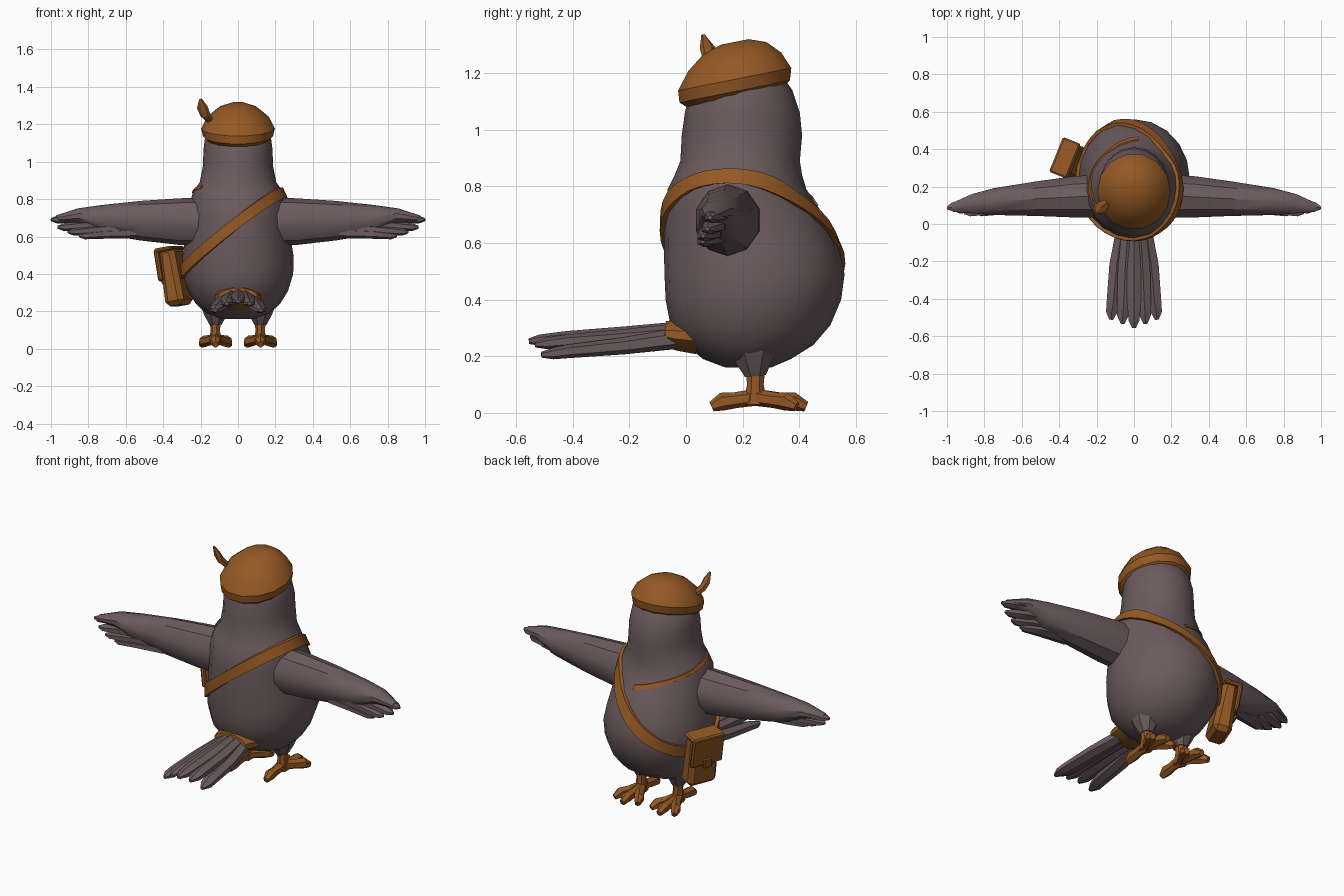
import bpy, bmesh, math
from mathutils import Vector, Matrix

if "Cube" in bpy.data.objects:
    bpy.data.objects.remove(bpy.data.objects["Cube"])


def material(name, rgb):
    m = bpy.data.materials.new(name)
    m.use_nodes = True
    m.diffuse_color = (*rgb, 1)
    m.node_tree.nodes["Principled BSDF"].inputs["Base Color"].default_value = (*rgb, 1)
    return m


PLUMAGE = material("mauve grey plumage", (0.15, 0.105, 0.112))
LEATHER = material("brown leather", (0.30, 0.10, 0.018))


def finish(name, bm, mat, angle=35):
    bmesh.ops.recalc_face_normals(bm, faces=bm.faces)
    mesh = bpy.data.meshes.new(name)
    bm.to_mesh(mesh)
    bm.free()
    mesh.materials.append(mat)
    ob = bpy.data.objects.new(name, mesh)
    bpy.context.collection.objects.link(ob)
    bpy.ops.object.select_all(action='DESELECT')
    ob.select_set(True)
    bpy.context.view_layer.objects.active = ob
    bpy.ops.object.shade_smooth_by_angle(angle=math.radians(angle))
    return ob


def loft(name, rings, mat, closed=False, angle=35):
    """Skin a list of equal-length point rings."""
    bm = bmesh.new()
    vs = [[bm.verts.new(p) for p in r] for r in rings]
    n = len(vs[0])
    pairs = list(zip(vs, vs[1:])) + ([(vs[-1], vs[0])] if closed else [])
    for a, b in pairs:
        for i in range(n):
            j = (i + 1) % n
            bm.faces.new((a[i], a[j], b[j], b[i]))
    if not closed:
        bm.faces.new(vs[0])
        bm.faces.new(vs[-1])
    return finish(name, bm, mat, angle)


def tube(name, path, mat, sides=8, angle=35):
    """Path items: x, y, z, half width, half height."""
    pts = [Vector(p[:3]) for p in path]
    rings = []
    for i, p in enumerate(path):
        t = (pts[min(i + 1, len(pts) - 1)] - pts[max(i - 1, 0)]).normalized()
        side = t.cross(Vector((0, 0, 1)))
        side = side.normalized() if side.length > 0.2 else Vector((1, 0, 0))
        up = side.cross(t)
        rings.append([pts[i] + side * p[3] * math.cos(a) + up * p[4] * math.sin(a)
                      for a in (math.tau * (k + 0.5) / sides for k in range(sides))])
    return loft(name, rings, mat, angle=angle)


# Body: height, back y, breast y, half width
BODY = [(0.16, 0.14, 0.30, 0.10), (0.19, 0.06, 0.37, 0.17), (0.24, 0.00, 0.45, 0.225),
        (0.31, -0.055, 0.51, 0.268), (0.40, -0.072, 0.548, 0.295), (0.49, -0.076, 0.56, 0.298),
        (0.58, -0.078, 0.54, 0.283), (0.70, -0.076, 0.485, 0.264), (0.79, -0.065, 0.425, 0.254),
        (0.84, -0.04, 0.41, 0.24), (0.89, -0.02, 0.402, 0.205), (0.98, -0.015, 0.41, 0.187),
        (1.06, -0.004, 0.402, 0.185), (1.14, 0.015, 0.375, 0.175), (1.22, 0.06, 0.32, 0.12)]


def body_point(z, a, out=0.0):
    z = min(max(z, BODY[0][0]), BODY[-1][0])
    for lo, hi in zip(BODY, BODY[1:]):
        if z <= hi[0]:
            f = (z - lo[0]) / (hi[0] - lo[0])
            y0, y1, w = (lo[k] + (hi[k] - lo[k]) * f for k in (1, 2, 3))
            break
    return Vector(((w + out) * math.cos(a), (y0 + y1) / 2 + ((y1 - y0) / 2 + out) * math.sin(a), z))


SIDES = 20
loft("body", [[body_point(r[0], math.tau * k / SIDES) for k in range(SIDES)] for r in BODY], PLUMAGE)


def on_plane(a, c, kx, ky, out):
    """Point of the body where it meets the plane z = c + kx*x + ky*(y - 0.2)."""
    lo, hi = 0.2, 1.15
    for _ in range(30):
        z = (lo + hi) / 2
        p = body_point(z, a)
        if z < c + kx * p.x + ky * (p.y - 0.2):
            lo = z
        else:
            hi = z
    return body_point(z, a, out)


def band(name, c, kx, ky, half, thick, start=0, turn=math.tau, steps=36):
    closed = turn == math.tau
    rings = []
    for i in range(steps):
        a = start + turn * i / (steps if closed else steps - 1)
        rings.append([on_plane(a, c + d, kx, ky, o) for d, o in
                      ((-half, -0.01), (-half, thick), (half, thick), (half, -0.01))])
    loft(name, rings, LEATHER, closed, angle=25)


# Satchel strap slung across the body, and the thin shoulder cord
band("satchel_strap", 0.645, 0.8, -0.12, 0.036, 0.016)
band("shoulder_cord", 0.80, -0.2, -0.2, 0.010, 0.006, math.radians(85), math.radians(125), 14)

# Satchel leaning against the right hip
BAG = (Matrix.Translation((-0.335, 0.34, 0.385)) @ Matrix.Rotation(math.radians(158), 4, 'Z')
       @ Matrix.Rotation(0.17, 4, 'Y'))


def box(name, loc, size, bevel, taper=1.0):
    bm = bmesh.new()
    bmesh.ops.create_cube(bm, size=1)
    for v in bm.verts:
        s = taper if v.co.z > 0 else 1
        v.co = Vector((v.co.x * size[0] * s, v.co.y * size[1], v.co.z * size[2])) + Vector(loc)
    bmesh.ops.bevel(bm, geom=bm.edges[:], offset=bevel, segments=1, affect='EDGES')
    bmesh.ops.transform(bm, matrix=BAG, verts=bm.verts)
    finish(name, bm, LEATHER, 25)


box("satchel", (0, 0, 0), (0.11, 0.18, 0.31), 0.025, 0.8)
box("satchel_flap", (0.052, 0, 0.07), (0.024, 0.2, 0.17), 0.008)
box("satchel_flap_top", (0.01, 0, 0.15), (0.1, 0.2, 0.024), 0.008)
box("satchel_clasp", (0.066, 0, 0.0), (0.018, 0.05, 0.06), 0.005)

# Wings, finger feathers, legs and toes on both sides
FINGERS = [(1.0, 0.085, 0.69), (0.965, 0.075, 0.65), (0.91, 0.06, 0.625), (0.85, 0.06, 0.605)]
for s, side in ((1, "left"), (-1, "right")):
    tube(side + "_wing", [(s * 0.18, 0.15, 0.68, 0.12, 0.13), (s * 0.32, 0.145, 0.68, 0.116, 0.124),
                          (s * 0.52, 0.135, 0.685, 0.097, 0.106), (s * 0.74, 0.12, 0.692, 0.076, 0.076),
                          (s * 0.86, 0.108, 0.71, 0.055, 0.04), (s * 0.97, 0.088, 0.695, 0.025, 0.018)],
         PLUMAGE, 10)
    for i, (x, y, z) in enumerate(FINGERS):
        tube(f"{side}_wing_feather_{i + 1}",
             [(s * 0.55, 0.11, 0.71 - 0.03 * i, 0.05, 0.03),
              (s * (x - 0.12), y + 0.025, z + 0.008, 0.042, 0.025),
              (s * (x - 0.03), y + 0.005, z, 0.028, 0.02), (s * x, y, z, 0.008, 0.008)], PLUMAGE, 6)
    tube(side + "_thigh", [(s * 0.12, 0.24, 0.24, 0.09, 0.1), (s * 0.12, 0.24, 0.18, 0.065, 0.07),
                           (s * 0.12, 0.245, 0.13, 0.035, 0.04)], PLUMAGE)
    tube(side + "_leg", [(s * 0.12, 0.245, 0.16, 0.034, 0.036), (s * 0.12, 0.245, 0.10, 0.026, 0.03),
                         (s * 0.12, 0.245, 0.03, 0.036, 0.045)], LEATHER, 7)
    for toe, dx, y in (("inner", -0.075, 0.39), ("middle", 0.0, 0.425),
                       ("outer", 0.075, 0.39), ("back", 0.0, 0.09)):
        x0, d = s * 0.12, s * dx
        span = y - 0.245
        tube(f"{side}_{toe}_toe",
             [(x0, 0.245, 0.055, 0.03, 0.03), (x0 + d * 0.45, 0.245 + span * 0.45, 0.045, 0.026, 0.028),
              (x0 + d * 0.8, 0.245 + span * 0.75, 0.04, 0.03, 0.032),
              (x0 + d, y, 0.022, 0.016, 0.018)], LEATHER, 6, 25)

# Tail fan arched downwards at its edges, held by a root band
tube("tail_band", [(0, 0.04, 0.27, 0.13, 0.065), (0, -0.03, 0.275, 0.122, 0.057),
                   (0, -0.075, 0.28, 0.105, 0.046)], LEATHER, 12)
for i in range(-2, 3):
    k = abs(i)
    drop = 0.012 * k * k
    end = -0.555 + 0.022 * k
    tube(f"tail_feather_{i + 3}",
         [(i * 0.033, -0.04, 0.285 - drop * 0.5, 0.036, 0.036),
          (i * 0.046, -0.22, 0.275 - drop * 0.8, 0.046, 0.03),
          (i * 0.055, -0.42, 0.265 - drop, 0.042, 0.024),
          (i * 0.06, end + 0.04, 0.257 - drop, 0.034, 0.02),
          (i * 0.061, end, 0.253 - drop, 0.012, 0.01)], PLUMAGE, 6)

# Tilted soft cap: height, half width, half depth
CAP = [(1.115, 0.165, 0.175), (1.135, 0.187, 0.2), (1.178, 0.197, 0.205),
       (1.24, 0.165, 0.168), (1.287, 0.105, 0.115), (1.31, 0.045, 0.05)]
loft("cap", [[(w * math.cos(a), 0.172 + d * math.sin(a), z + 0.2 * d * math.sin(a))
              for a in (math.tau * k / 14 for k in range(14))] for z, w, d in CAP], LEATHER, angle=30)

# Little leaf plume on the cap
tube("cap_plume", [(-0.13, 0.125, 1.20, 0.015, 0.015), (-0.175, 0.09, 1.25, 0.036, 0.02),
                   (-0.19, 0.075, 1.29, 0.036, 0.018), (-0.20, 0.06, 1.335, 0.008, 0.006)],
     LEATHER, 6, 25)
